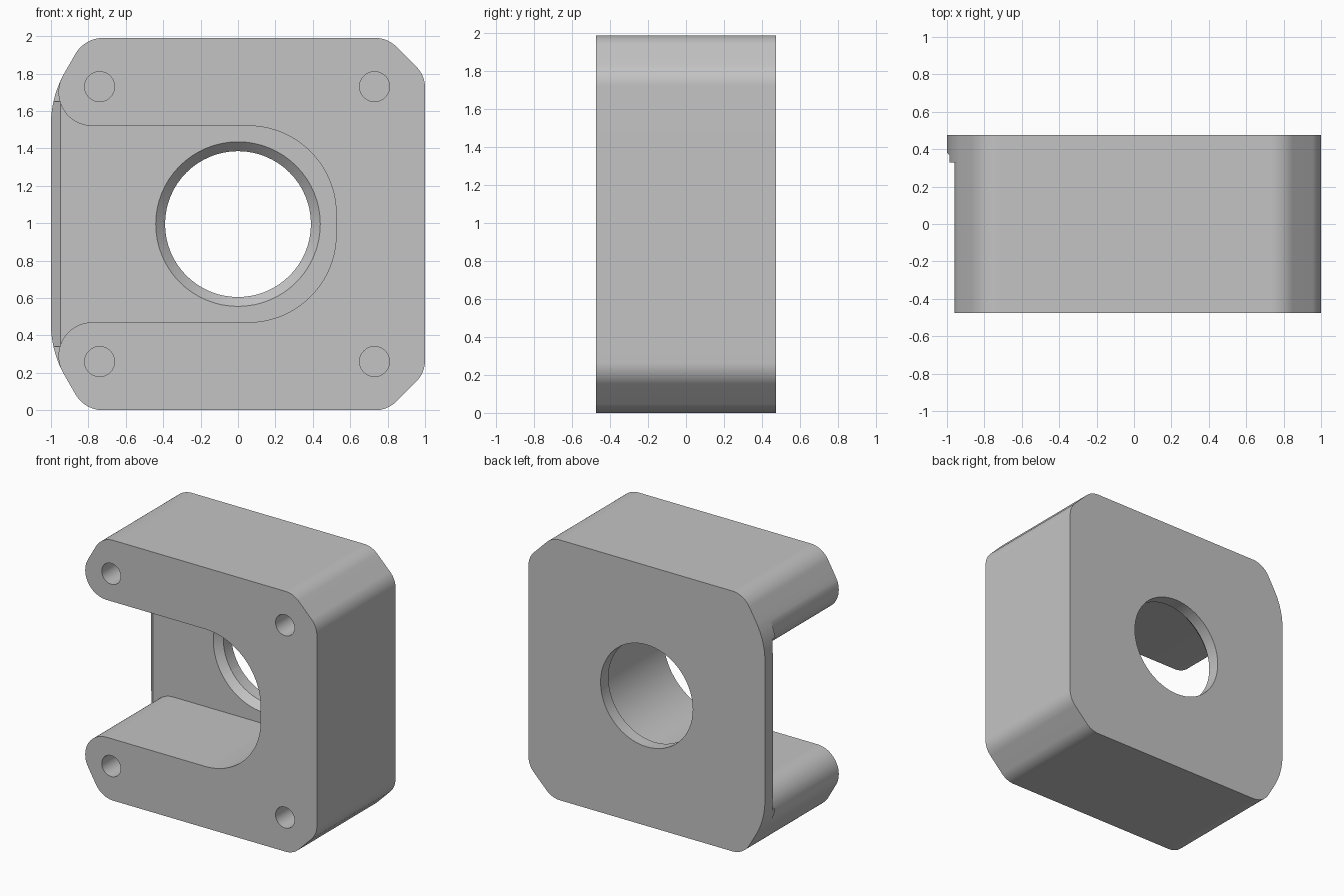
import bpy
import math
from mathutils import Vector

if "Cube" in bpy.data.objects:
    bpy.data.objects.remove(bpy.data.objects["Cube"], do_unlink=True)

MID = 0.995       # half the height
HALF_DEPTH = 0.475
FLOOR = 0.33      # front face of the back plate


def fillet(corners, steps=20):
    """Round each (x, z, radius) corner of a closed outline."""
    pts = []
    for i, (x, z, r) in enumerate(corners):
        p = Vector((x, z))
        if r == 0:
            pts.append(p)
            continue
        a = (Vector(corners[i - 1][:2]) - p).normalized()
        b = (Vector(corners[(i + 1) % len(corners)][:2]) - p).normalized()
        half = a.angle(b) / 2
        centre = p + (a + b).normalized() * r / math.sin(half)
        start = p + a * r / math.tan(half) - centre
        end = p + b * r / math.tan(half) - centre
        turn = math.atan2(start.x * end.y - start.y * end.x, start.dot(end))
        for k in range(steps + 1):
            t = turn * k / steps
            c, s = math.cos(t), math.sin(t)
            pts.append(centre + Vector((start.x * c - start.y * s,
                                        start.x * s + start.y * c)))
    return pts


def mirrored(top):
    """Close an upper half outline with its mirror image below."""
    return top + [(x, -z, r) for x, z, r in reversed(top)]


def add_prism(name, bottom, top):
    """Join two matching rings of 3D points into a closed solid."""
    n = len(bottom)
    faces = [list(range(n)), list(range(2 * n - 1, n - 1, -1))]
    faces += [[i, i + n, (i + 1) % n + n, (i + 1) % n] for i in range(n)]
    mesh = bpy.data.meshes.new(name)
    mesh.from_pydata(bottom + top, [], faces)
    obj = bpy.data.objects.new(name, mesh)
    bpy.context.collection.objects.link(obj)
    bpy.context.view_layer.objects.active = obj
    bpy.ops.object.select_all(action='DESELECT')
    obj.select_set(True)
    bpy.ops.object.mode_set(mode='EDIT')
    bpy.ops.mesh.select_all(action='SELECT')
    bpy.ops.mesh.normals_make_consistent(inside=False)
    bpy.ops.object.mode_set(mode='OBJECT')
    return obj


def extrude_outline(name, outline, y0, y1):
    rings = [[(p.x, y, p.y + MID) for p in outline] for y in (y0, y1)]
    return add_prism(name, *rings)


def add_cone(name, x, z, y0, y1, r0, r1):
    bpy.ops.mesh.primitive_cone_add(
        vertices=64, radius1=r0, radius2=r1, depth=y1 - y0,
        location=(x, (y0 + y1) / 2, z + MID), rotation=(-math.pi / 2, 0, 0))
    bpy.context.object.name = name
    return bpy.context.object


# Housing block: steep chamfers on the right, small diagonal ones on the left
housing = extrude_outline("housing", fillet(mirrored([
    (-1.0, 0.683, 0.56), (-0.82, MID, 0.17),
    (0.80, MID, 0.16), (1.0, 0.795, 0.16)])), -HALF_DEPTH, HALF_DEPTH)

# Side slot with rounded finger ends
cutters = [extrude_outline("slot_cutter", fillet(mirrored([
    (-1.3, 0.87, 0), (-0.93, 0.805, 0), (-1.087, 0.525, 0.18),
    (0.525, 0.525, 0.47)])), -0.6, FLOOR)]

# Bevel on the exposed edge of the back plate
wedge = [(-0.945, 0.325), (-1.01, 0.39), (-1.2, 0.39), (-1.2, 0.325)]
cutters.append(add_prism("bevel_cutter",
                         [(x, y, MID - 0.655) for x, y in wedge],
                         [(x, y, MID + 0.655) for x, y in wedge]))

# Central bore with a countersunk front rim
cutters.append(add_cone("bore_cutter", 0, 0, 0.2, 0.6, 0.39, 0.39))
cutters.append(add_cone("rim_cutter", 0, 0, FLOOR - 0.01, 0.39, 0.45, 0.38))

# Blind screw holes in the front
for x in (-0.74, 0.73):
    for z in (-0.735, 0.735):
        cutters.append(add_cone("screw_hole_cutter", x, z, -0.6, 0.0, 0.08, 0.08))

bpy.ops.object.select_all(action='DESELECT')
bpy.context.view_layer.objects.active = housing
housing.select_set(True)
for cutter in cutters:
    cutter.hide_render = True
    mod = housing.modifiers.new("cut", 'BOOLEAN')
    mod.operation = 'DIFFERENCE'
    mod.solver = 'EXACT'
    mod.object = cutter
    bpy.ops.object.modifier_apply(modifier=mod.name)
    bpy.data.objects.remove(cutter, do_unlink=True)

# Plain grey finish
grey = bpy.data.materials.new("plain_grey")
grey.use_nodes = True
colour = (0.55, 0.55, 0.55, 1)
grey.diffuse_color = colour
grey.node_tree.nodes["Principled BSDF"].inputs["Base Color"].default_value = colour
housing.data.materials.clear()
housing.data.materials.append(grey)
bpy.ops.object.shade_smooth_by_angle(angle=math.radians(25))
